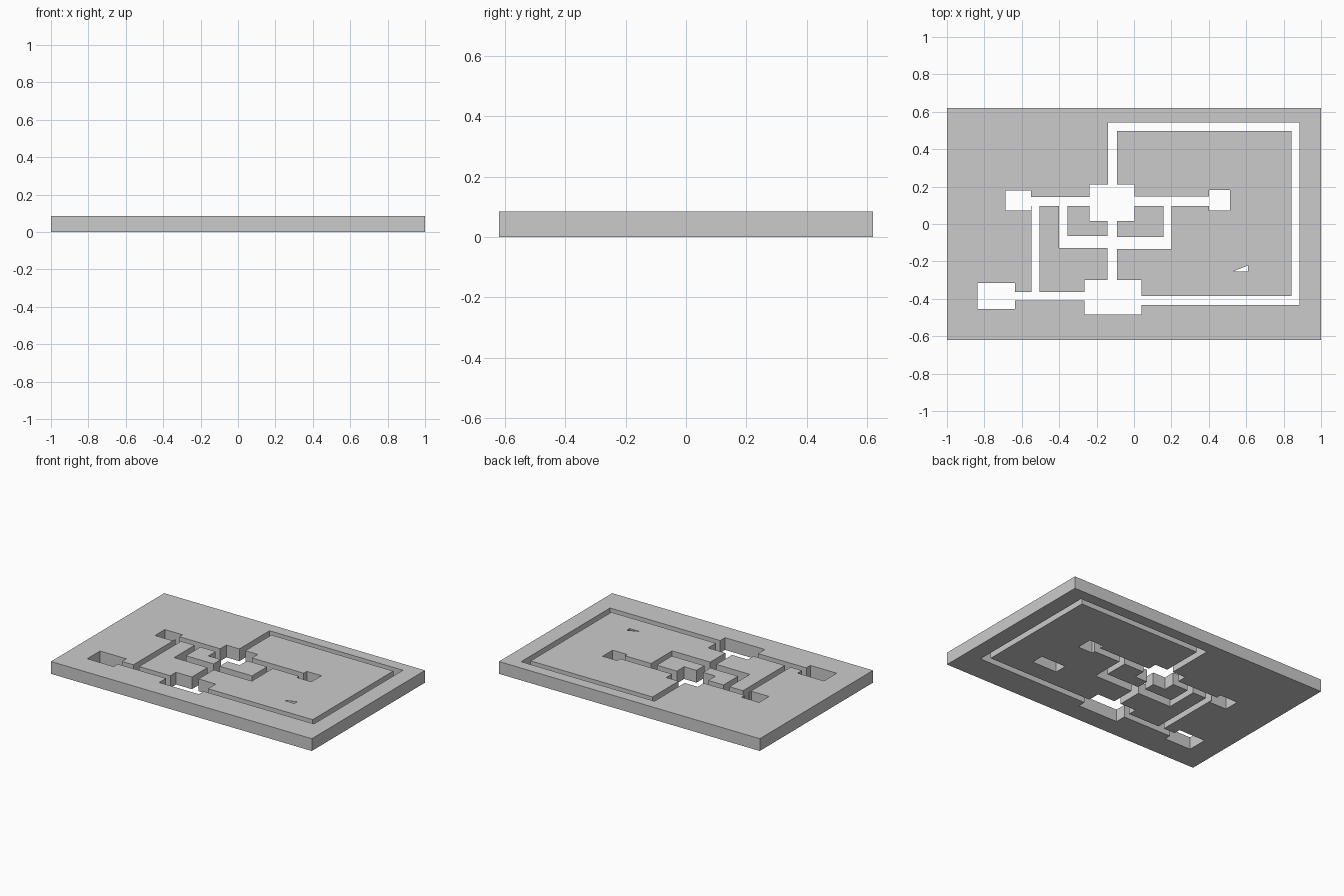
import bpy, bmesh

if "Cube" in bpy.data.objects:
    bpy.data.objects.remove(bpy.data.objects["Cube"])

H = 0.085


def prism(name, outline, z0, z1):
    """Extrude a flat counter-clockwise outline from z0 to z1."""
    bm = bmesh.new()
    base = bm.faces.new([bm.verts.new((x, y, z0)) for x, y in outline])
    ext = bmesh.ops.extrude_face_region(bm, geom=[base])
    for v in ext["geom"]:
        if isinstance(v, bmesh.types.BMVert):
            v.co.z = z1
    bmesh.ops.recalc_face_normals(bm, faces=bm.faces)
    mesh = bpy.data.meshes.new(name)
    bm.to_mesh(mesh)
    bm.free()
    ob = bpy.data.objects.new(name, mesh)
    bpy.context.collection.objects.link(ob)
    return ob


def rect(x0, x1, y0, y1):
    return [(x0, y0), (x1, y0), (x1, y1), (x0, y1)]


plate = prism("slotted_plate", rect(-1, 1, -0.62, 0.62), 0, H)

openings = [
    # rooms and end pockets
    (-0.238, 0.003, 0.016, 0.212),
    (-0.265, 0.04, -0.485, -0.30),
    (-0.837, -0.635, -0.455, -0.315),
    (-0.687, -0.552, 0.072, 0.18),
    (0.40, 0.512, 0.072, 0.182),
    # large loop channel on the right
    (-0.138, -0.092, 0.15, 0.542),
    (-0.12, 0.885, 0.498, 0.542),
    (0.842, 0.885, -0.432, 0.52),
    (0.02, 0.86, -0.432, -0.385),
    # cross channels left and right of the centre room
    (-0.57, -0.22, 0.096, 0.145),
    (-0.02, 0.42, 0.096, 0.148),
    # left descending channel and lower link
    (-0.548, -0.504, -0.39, 0.12),
    (-0.65, -0.25, -0.41, -0.363),
    # spine between the two rooms
    (-0.143, -0.092, -0.32, 0.04),
    # small loop around the centre room
    (-0.40, -0.355, -0.128, 0.12),
    (-0.38, -0.12, -0.128, -0.063),
    (-0.11, 0.20, -0.134, -0.07),
    (0.157, 0.20, -0.12, 0.12),
]
cutters = [prism("opening_cutter", rect(*o), -0.1, 0.2) for o in openings]

# pocket open below, with a small triangular break in its roof
cutters.append(prism("under_pocket_cutter", rect(0.42, 0.61, -0.253, -0.165), -0.1, H - 0.001))
cutters.append(prism("roof_break_cutter", [(0.53, -0.253), (0.61, -0.253), (0.61, -0.222)], 0.05, 0.2))

bpy.context.view_layer.objects.active = plate
for c in cutters:
    c.hide_render = True
    mod = plate.modifiers.new("cut", "BOOLEAN")
    mod.operation = "DIFFERENCE"
    mod.solver = "EXACT"
    mod.object = c
    bpy.ops.object.modifier_apply(modifier=mod.name)
    bpy.data.objects.remove(c, do_unlink=True)
